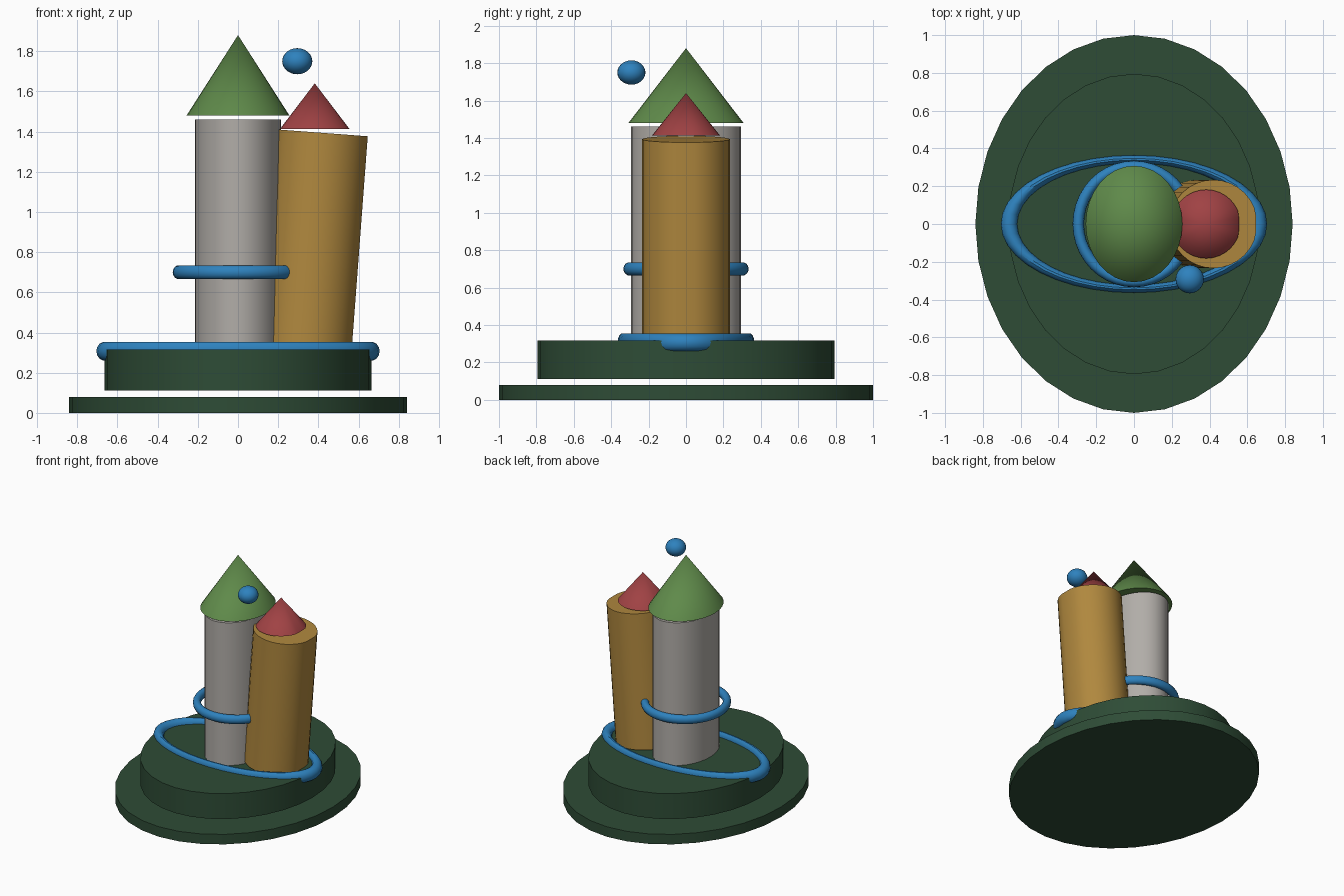
import bpy, bmesh, math
from mathutils import Matrix

if "Cube" in bpy.data.objects:
    bpy.data.objects.remove(bpy.data.objects["Cube"])


def material(name, rgb):
    m = bpy.data.materials.new(name)
    lin = [((c / 255 + 0.055) / 1.055) ** 2.4 for c in rgb]
    m.diffuse_color = (*lin, 1)
    m.use_nodes = True
    m.node_tree.nodes["Principled BSDF"].inputs["Base Color"].default_value = m.diffuse_color
    return m


DARK = material("dark green", (46, 76, 54))
GREY = material("warm grey", (177, 173, 168))
GOLD = material("ochre", (176, 136, 62))
GREEN = material("leaf green", (95, 138, 74))
RED = material("brick red", (160, 66, 68))
BLUE = material("sky blue", (46, 130, 190))


def finish(bm, name, mat):
    bmesh.ops.recalc_face_normals(bm, faces=bm.faces)
    me = bpy.data.meshes.new(name)
    bm.to_mesh(me)
    bm.free()
    me.materials.append(mat)
    ob = bpy.data.objects.new(name, me)
    bpy.context.collection.objects.link(ob)
    bpy.ops.object.select_all(action='DESELECT')
    bpy.context.view_layer.objects.active = ob
    ob.select_set(True)
    bpy.ops.object.shade_smooth_by_angle(angle=math.radians(35))
    return ob


def column(name, mat, rx, ry, z0, z1, x=0, tip=1.0, flat=None, tilt=0):
    """Upright elliptical column or cone; flat limits the half width in x."""
    bm = bmesh.new()
    bmesh.ops.create_cone(bm, cap_ends=True, segments=32,
                          radius1=1, radius2=tip, depth=z1 - z0)
    for v in bm.verts:
        v.co.x *= rx
        v.co.y *= ry
        if flat:
            v.co.x = max(-flat, min(flat, v.co.x))
    bm.transform(Matrix.Translation((x, 0, (z0 + z1) / 2))
                 @ Matrix.Rotation(math.radians(tilt), 4, 'Y'))
    return finish(bm, name, mat)


def ring(name, z, rx, ry, tx, ty, tz, major=40, minor=14):
    """Elliptical ring with separate tube thickness along x, y and z."""
    bm = bmesh.new()
    loops = []
    for i in range(major):
        a = math.tau * i / major
        loop = []
        for j in range(minor):
            b = math.tau * j / minor
            loop.append(bm.verts.new((math.cos(a) * (rx + tx * math.cos(b)),
                                      math.sin(a) * (ry + ty * math.cos(b)),
                                      z + tz * math.sin(b))))
        loops.append(loop)
    for i in range(major):
        p, q = loops[i], loops[(i + 1) % major]
        for j in range(minor):
            k = (j + 1) % minor
            bm.faces.new((p[j], q[j], q[k], p[k]))
    return finish(bm, name, BLUE)


# Two stepped base discs with a narrow gap
column("lower_base", DARK, 0.84, 1.0, 0, 0.08)
column("upper_base", DARK, 0.665, 0.795, 0.112, 0.316)

# Main tower and its roof floating just above
column("main_tower", GREY, 0.215, 0.294, 0.312, 1.46)
column("main_roof", GREEN, 0.256, 0.308, 1.48, 1.88, tip=0)

# Leaning side tower with flattened sides, and its roof
column("side_tower", GOLD, 0.234, 0.234, 0.32, 1.395, x=0.38, flat=0.226, tilt=4.3)
column("side_roof", RED, 0.182, 0.182, 1.413, 1.64, x=0.382, tip=0, flat=0.173)

# Rings around the base and the main tower
ring("base_ring", 0.307, 0.661, 0.343, 0.044, 0.022, 0.048)
ring("tower_ring", 0.70, 0.295, 0.305, 0.03, 0.03, 0.035)

# Floating ball
bm = bmesh.new()
bmesh.ops.create_uvsphere(bm, u_segments=24, v_segments=14, radius=1)
bm.transform(Matrix.Translation((0.295, -0.292, 1.75))
             @ Matrix.Diagonal((0.075, 0.075, 0.065, 1)))
finish(bm, "floating_ball", BLUE)
